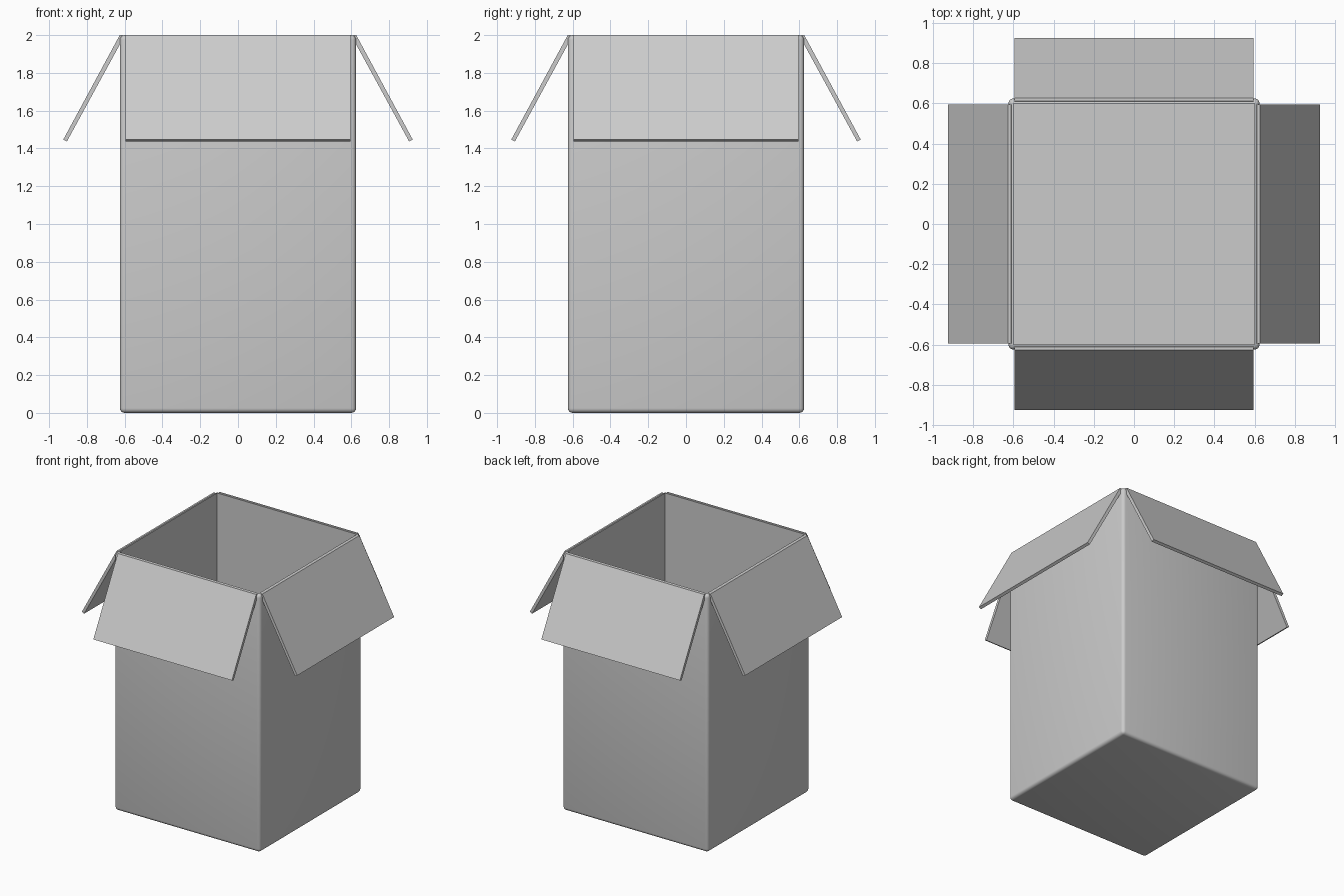
import bpy, bmesh, math
from mathutils import Matrix

if "Cube" in bpy.data.objects:
    bpy.data.objects.remove(bpy.data.objects["Cube"])

HALF, HEIGHT, WALL = 0.625, 2.0, 0.035


def finish(bm, name):
    bmesh.ops.recalc_face_normals(bm, faces=bm.faces)
    mesh = bpy.data.meshes.new(name)
    bm.to_mesh(mesh)
    bm.free()
    obj = bpy.data.objects.new(name, mesh)
    bpy.context.collection.objects.link(obj)
    bpy.ops.object.select_all(action='DESELECT')
    obj.select_set(True)
    bpy.context.view_layer.objects.active = obj
    bpy.ops.object.shade_smooth_by_angle(angle=math.radians(35))
    return obj


# Box body: hollowed from the top, with softened outer edges
bm = bmesh.new()
bmesh.ops.create_cube(bm, size=1, matrix=Matrix.Translation((0, 0, HEIGHT / 2))
                      @ Matrix.Diagonal((2 * HALF, 2 * HALF, HEIGHT, 1)))
outer_edges = list(bm.edges)
top = max(bm.faces, key=lambda f: f.calc_center_median().z)
bmesh.ops.inset_region(bm, faces=[top], thickness=WALL)
floor = bmesh.ops.extrude_discrete_faces(bm, faces=[top])['faces'][0]
for v in floor.verts:
    v.co.z = WALL
outer_edges = [e for e in bm.edges
               if all(max(abs(v.co.x), abs(v.co.y)) > HALF - 0.001 for v in e.verts)]
bmesh.ops.bevel(bm, geom=outer_edges, offset=0.025, segments=4, profile=0.5,
                affect='EDGES', clamp_overlap=True)
finish(bm, "box_body")

# Four open flaps: one slanted board profile, turned around the box
PROFILE = [(0.612, 2.0), (0.626, 2.0), (0.925, 1.447), (0.906, 1.437), (0.604, 1.99)]
for i, side in enumerate(("right", "back", "left", "front")):
    bm = bmesh.new()
    face = bm.faces.new([bm.verts.new((x, -0.595, z)) for x, z in PROFILE])
    ext = bmesh.ops.extrude_face_region(bm, geom=[face])
    moved = [g for g in ext['geom'] if isinstance(g, bmesh.types.BMVert)]
    bmesh.ops.translate(bm, verts=moved, vec=(0, 1.19, 0))
    bmesh.ops.rotate(bm, verts=bm.verts, cent=(0, 0, 0),
                     matrix=Matrix.Rotation(i * math.pi / 2, 3, 'Z'))
    finish(bm, side + "_flap")
